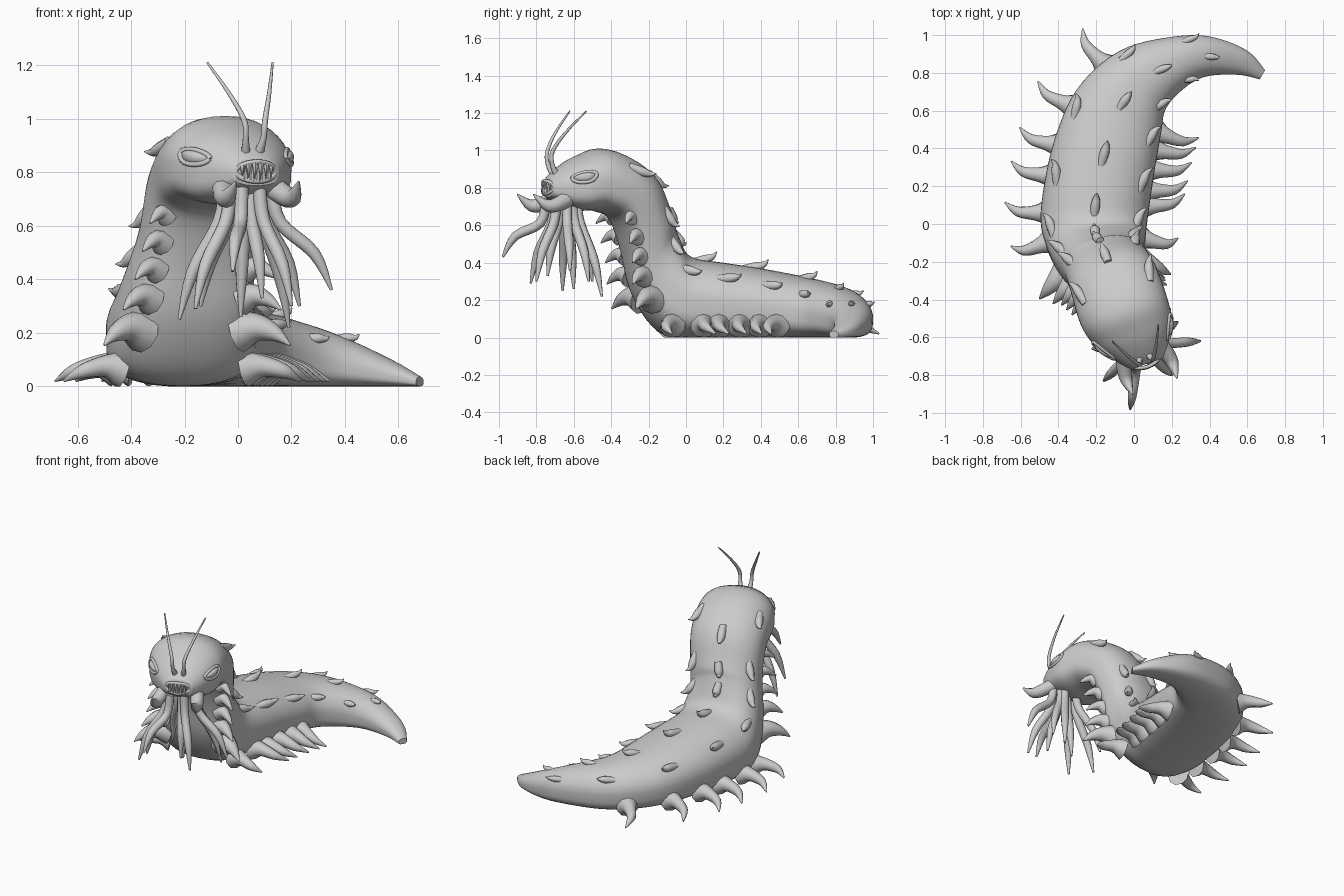
import bpy, bmesh
from math import sin, cos, pi, radians, copysign
from mathutils import Vector

old = bpy.data.objects.get("Cube")
if old:
    bpy.data.objects.remove(old, do_unlink=True)

skin = bpy.data.materials.new("pale grey skin")
skin.use_nodes = True
grey = (0.6, 0.6, 0.6, 1)
skin.diffuse_color = grey
skin.node_tree.nodes["Principled BSDF"].inputs["Base Color"].default_value = grey
UP = Vector((0, 0, 1))

# Spine from tail to snout: x, y, z, half depth, backward tilt, half width, heading
SPINE = [
    (.68, .79, .018, .018, 0, .028, -120),
    (.57, .855, .05, .05, 0, .07, -112),
    (.38, .885, .095, .095, 0, .11, -98),
    (.2, .84, .125, .125, 0, .15, -75),
    (.04, .755, .145, .145, 0, .2, -52),
    (-.08, .6, .165, .165, 0, .25, -26),
    (-.15, .4, .185, .185, 0, .275, -10),
    (-.19, .2, .2, .2, 0, .285, -3),
    (-.21, .03, .215, .215, 0, .285, 3),
    (-.2, -.085, .27, .25, 12, .265, 8),
    (-.18, -.17, .41, .22, 28, .235, 12),
    (-.15, -.208, .565, .167, 46, .225, 16),
    (-.11, -.29, .755, .158, 42, .235, 18),
    (-.055, -.455, .842, .168, 8, .24, 20),
    (0, -.58, .825, .147, 0, .213, 20),
    (.045, -.68, .806, .1, -4, .145, 20),
    (.068, -.74, .803, .052, 0, .088, 20),
]


def spline(rows, t):
    """Smooth curve through equal-length rows, t counted in rows."""
    i = min(int(t), len(rows) - 2)
    f = t - i
    a, b, c, d = (rows[max(0, min(len(rows) - 1, i + k))] for k in (-1, 0, 1, 2))
    return [q + f / 2 * (r - p + f * (2 * p - 5 * q + 4 * r - s + f * (3 * (q - r) + s - p)))
            for p, q, r, s in zip(a, b, c, d)]


def frame(t):
    x, y, z, depth, tilt, width, yaw = spline(SPINE, t)
    yaw, tilt = radians(yaw), radians(tilt)
    left = Vector((cos(yaw), sin(yaw), 0))
    ahead = Vector((sin(yaw), -cos(yaw), 0))
    return Vector((x, y, z)), ahead, left, UP * cos(tilt) - ahead * sin(tilt), depth, width


def surface(t, a):
    """Point on the body skin; the back is domed and the belly flat."""
    mid, ahead, left, up, depth, width = frame(t)
    c, s = cos(a), sin(a)
    return (mid + left * width * copysign(abs(c) ** .9, c)
            + up * depth * copysign(abs(s) ** (1.03 if s > 0 else .5), s))


def loft(bm, rings):
    rows = [[bm.verts.new((p.x, p.y, max(p.z, 0))) for p in ring] for ring in rings]
    n = len(rows[0])
    for a, b in zip(rows, rows[1:]):
        for i in range(n):
            bm.faces.new((a[i], a[(i + 1) % n], b[(i + 1) % n], b[i]))
    bm.faces.new(rows[0][::-1])
    bm.faces.new(rows[-1])


def tube(bm, points, radii, steps=4, sides=10):
    """Tapered tube through points."""
    rows = [(*p, r) for p, r in zip(points, radii)]
    total = (len(rows) - 1) * steps
    path = [spline(rows, k / steps) for k in range(total + 1)]
    centres = [Vector(p[:3]) for p in path]
    u = Vector((.31, .52, .8))
    rings = []
    for k, c in enumerate(centres):
        tangent = (centres[min(k + 1, total)] - centres[max(k - 1, 0)]).normalized()
        u = (u - tangent * u.dot(tangent)).normalized()
        v = tangent.cross(u)
        rings.append([c + (u * cos(q) + v * sin(q)) * max(path[k][3], .001)
                      for q in (2 * pi * j / sides for j in range(sides))])
    loft(bm, rings)


def finish(bm, name, angle=50):
    bmesh.ops.recalc_face_normals(bm, faces=bm.faces)
    mesh = bpy.data.meshes.new(name)
    bm.to_mesh(mesh)
    bm.free()
    mesh.materials.append(skin)
    ob = bpy.data.objects.new(name, mesh)
    bpy.context.collection.objects.link(ob)
    bpy.ops.object.select_all(action='DESELECT')
    ob.select_set(True)
    bpy.context.view_layer.objects.active = ob
    bpy.ops.object.shade_smooth_by_angle(angle=radians(angle))


# Body
bm = bmesh.new()
count = (len(SPINE) - 1) * 5
loft(bm, [[surface(k / 5, 2 * pi * j / 40) for j in range(40)] for k in range(count + 1)])
finish(bm, "body")

# Hooked legs along both lower edges, lying on the ground; front ones reach ahead
bm = bmesh.new()
LEGS = {-1: (4.35, 5.3, 6.1, 6.8, 7.75, 8.75), 1: (5.1, 5.75, 6.4, 7.05, 7.6, 9.2)}
for side, places in LEGS.items():
    for t in places:
        mid, ahead, left, up, depth, width = frame(t)
        out = (left * side + ahead * max(0, t - 8) * .4).normalized()
        root = mid + left * side * width * .87
        root.z = .065
        reach = .225
        tube(bm, [root, root + out * reach * .3 + UP * .01,
                  root + out * reach * .7 - ahead * .01 - UP * .01,
                  root + out * reach - ahead * .06 - UP * .045],
             [.072, .042, .027, .004])
finish(bm, "ground_legs")

# Raised legs up the chest edges
bm = bmesh.new()
for side in (-1, 1):
    for t, size in ((9.65, 1.25), (10.25, .95), (10.75, .8), (11.25, .75), (11.75, .65)):
        mid, ahead, left, up, depth, width = frame(t)
        root = mid + left * side * width * .75 - up * depth * .7
        out = (left * side * .8 + ahead * .6).normalized()
        tube(bm, [root, root + out * .06 * size + UP * .015,
                  root + out * .12 * size - UP * .005 * size,
                  root + out * .17 * size - UP * .04 * size],
             [.065 * size, .043 * size, .025 * size, .004])
finish(bm, "chest_legs")

# Three rows of thorns on the back, leaning to the tail
bm = bmesh.new()
for angle, shift in ((90, 0), (38, .6), (142, .6)):
    for k in range(8):
        t = 1.8 + k * 1.42 + shift
        a = radians(angle)
        mid, ahead, left, up, depth, width = frame(t)
        root = surface(t, a)
        rear = (surface(t - .1, a) - root).normalized()
        out = (left * cos(a) + up * sin(a)).normalized()
        size = min(1.1, .6 + t / 12)
        tube(bm, [root - rear * .075 * size - out * .02, root - rear * .01 + out * .004 * size,
                  root + rear * .03 * size + out * .024 * size,
                  root + rear * .05 * size + out * .05 * size],
             [.02 * size, .024 * size, .014 * size, .002], sides=8)
finish(bm, "back_thorns")

# Chin feelers
bm = bmesh.new()
mid, ahead, left, up, depth, width = frame(14.6)
TIPS = [(-.02, -.98, .43), (-.16, -.83, .29), (-.22, -.66, .25), (-.14, -.5, .3), (.01, -.6, .26),
        (.09, -.74, .33), (.2, -.8, .3), (.35, -.62, .36), (.19, -.45, .22), (.23, -.52, .3)]
for tip in map(Vector, TIPS):
    away = Vector((tip.x - mid.x, tip.y - mid.y, 0))
    root = mid + away * .3 - UP * .07
    tube(bm, [root, root + away * .1 - UP * .13, root.lerp(tip, .64) + away * .05, tip],
         [.026, .026, .024, .006])
finish(bm, "chin_feelers")

# Curled jaw hooks and thin antennae
jaws, antennae = bmesh.new(), bmesh.new()
mid, ahead, left, up, depth, width = frame(15)
for side in (-1, 1):
    def at(x, y, z):
        return mid + left * side * x + ahead * y + UP * z
    tube(jaws, [at(.085, -.05, -.04), at(.115, .03, -.085), at(.13, .11, -.1), at(.125, .19, -.04)],
         [.045, .042, .033, .004])
    tube(antennae, [at(.025, .02, .06), at(.035, .05, .12), at(.042, .05, .19),
                    at(.08, -.01, .29), at(.13, -.11, .405)],
         [.02, .012, .011, .008, .004], sides=8)
finish(jaws, "jaw_hooks")
finish(antennae, "antennae")

# Narrow angry eyes with raised lids
lids, balls = bmesh.new(), bmesh.new()
for side in (0, 1):
    def eye(q, k=1):
        a = .34 + k * (.26 * sin(q) * (1 if sin(q) < 0 else .55) + .05 * cos(q))
        return surface(14.25 + .5 * k * cos(q), pi - a if side else a)
    steps = [2 * pi * j / 24 for j in range(25)]
    tube(lids, [eye(q) for q in steps], [.01] * 25, 1, 8)
    out = left * (-1 if side else 1) + ahead * .4 + UP * .3
    loft(balls, [[eye(q, k) + out * h for q in steps[:-1]]
                 for k, h in ((1, -.01), (.8, .004), (.5, .012), (.15, .015))])
finish(lids, "eyelids")
finish(balls, "eyes")

# Oval lips with two rows of pointed teeth
lips, teeth = bmesh.new(), bmesh.new()
mid, ahead, left, up, depth, width = frame(16)


def mouth(x, z, forward=.016):
    """Point on the mouth, which curves back toward the cheeks."""
    return mid + left * x + UP * z + ahead * (forward - x * x * 4)


tube(lips, [mouth(.078 * cos(q), .036 * sin(q)) for q in steps], [.01] * 25, 1, 8)
for row, number in ((1, 6), (-1, 5)):
    for k in range(number):
        x = (k - (number - 1) / 2) * .023
        reach = 1 - (x / .09) ** 2
        tube(teeth, [mouth(x, row * .034 * reach), mouth(x, row * .012, .02),
                     mouth(x, -row * .024 * reach, .018)],
             [.012, .009, .001], 2, 6)
finish(lips, "lips")
finish(teeth, "teeth")
